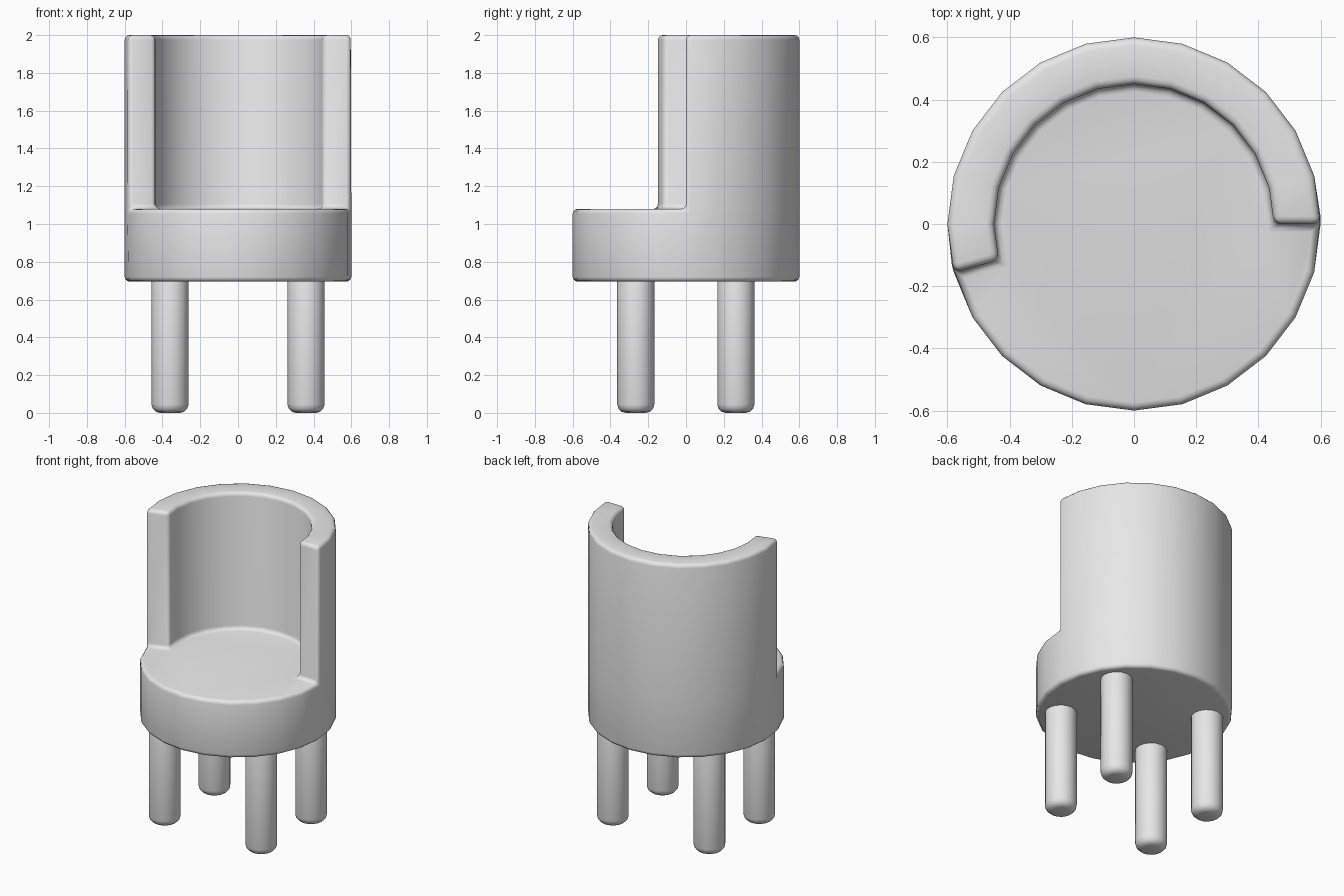
import bpy, bmesh
from math import cos, sin, pi

cube = bpy.data.objects.get("Cube")
if cube:
    bpy.data.objects.remove(cube, do_unlink=True)

SIDES = 24
BACK_STEPS = 13          # sides covered by the backrest
OUTER, INNER = 0.6, 0.45
BASE_Z, SEAT_Z, TOP_Z = 0.695, 1.08, 2.0

grey = bpy.data.materials.new("plain grey")
grey.use_nodes = True
colour = (0.8, 0.8, 0.8, 1)
grey.diffuse_color = colour
grey.node_tree.nodes["Principled BSDF"].inputs["Base Color"].default_value = colour


def finish(obj, width, segments):
    """Round the sharp edges, colour and smooth an object."""
    obj.data.materials.append(grey)
    bevel = obj.modifiers.new("rounded edges", "BEVEL")
    bevel.width = width
    bevel.segments = segments
    bevel.limit_method = "ANGLE"
    bevel.angle_limit = pi / 5
    for poly in obj.data.polygons:
        poly.use_smooth = True
    bpy.ops.object.select_all(action="DESELECT")
    obj.select_set(True)
    bpy.context.view_layer.objects.active = obj


# Tub: round seat with the backrest raised from its rim
bm = bmesh.new()


def ring(radius, z):
    return [bm.verts.new((radius * cos(2 * pi * i / SIDES),
                          radius * sin(2 * pi * i / SIDES), z))
            for i in range(SIDES)]


bottom, rim = ring(OUTER, BASE_Z), ring(OUTER, SEAT_Z)
back_foot = [bm.verts.new((v.co.x * INNER / OUTER, v.co.y * INNER / OUTER, SEAT_Z))
             for v in rim[:BACK_STEPS + 1]]
bm.faces.new(bottom[::-1])
for i in range(SIDES):
    j = (i + 1) % SIDES
    bm.faces.new((bottom[i], bottom[j], rim[j], rim[i]))
bm.faces.new(rim[BACK_STEPS:] + [rim[0]] + back_foot)
band = [bm.faces.new((rim[i], rim[i + 1], back_foot[i + 1], back_foot[i]))
        for i in range(BACK_STEPS)]
raised = bmesh.ops.extrude_face_region(bm, geom=band)["geom"]
bmesh.ops.delete(bm, geom=band, context="FACES")
for v in raised:
    if isinstance(v, bmesh.types.BMVert):
        v.co.z = TOP_Z
bmesh.ops.recalc_face_normals(bm, faces=bm.faces)
mesh = bpy.data.meshes.new("seat_and_backrest")
bm.to_mesh(mesh)
bm.free()
tub = bpy.data.objects.new("seat_and_backrest", mesh)
bpy.context.collection.objects.link(tub)
finish(tub, 0.025, 3)

# Four round legs with softened feet
for depth, y in (("front", -0.266), ("back", 0.264)):
    for side, x in (("right", -0.36), ("left", 0.36)):
        bpy.ops.mesh.primitive_cylinder_add(vertices=16, radius=0.098, depth=0.75,
                                            location=(x, y, 0.375))
        leg = bpy.context.object
        leg.name = f"{depth}_{side}_leg"
        finish(leg, 0.045, 3)
